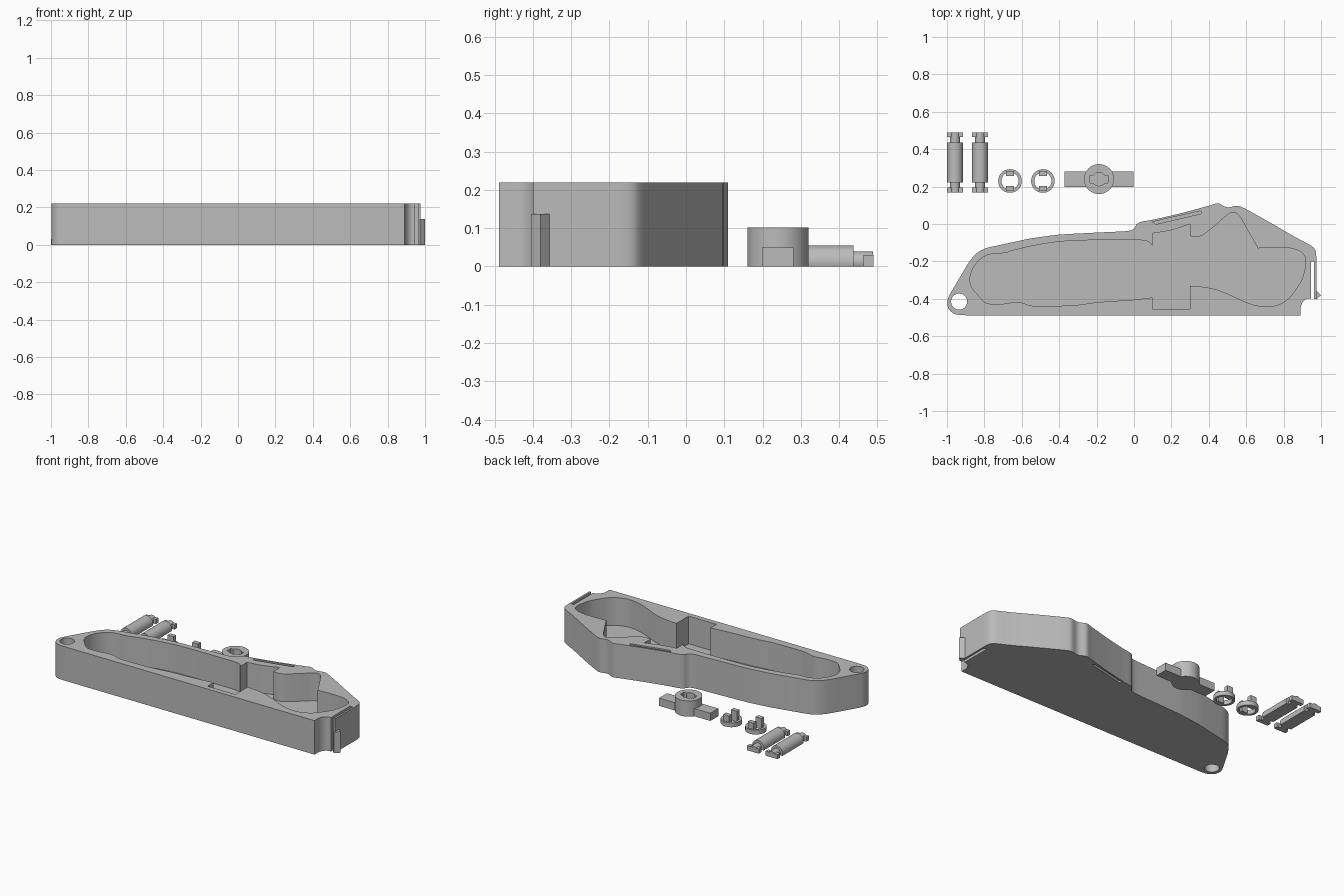
import bpy, bmesh, math
from mathutils import Vector

cube = bpy.data.objects.get("Cube")
if cube:
    bpy.data.objects.remove(cube)

grey = bpy.data.materials.new("plain grey")
grey.use_nodes = True
tone = (0.5, 0.5, 0.5, 1)
grey.diffuse_color = tone
grey.node_tree.nodes["Principled BSDF"].inputs["Base Color"].default_value = tone


def soften(points, passes=2):
    """Round the gentle corners of a closed outline, keep the sharp ones."""
    pts = [Vector(p) for p in points]
    for _ in range(passes):
        out = []
        for i, p in enumerate(pts):
            a, b = pts[i - 1] - p, pts[(i + 1) % len(pts)] - p
            if math.pi - a.angle(b) < math.radians(55):
                out += [p + e.normalized() * min(e.length / 4, 0.02) for e in (a, b)]
            else:
                out.append(p)
        pts = out
    return pts


def circle(x, y, r, n=48):
    return [(x + r * math.cos(i * math.tau / n), y + r * math.sin(i * math.tau / n)) for i in range(n)]


def rect(x, y, w, d):
    return [(x - w, y - d), (x + w, y - d), (x + w, y + d), (x - w, y + d)]


def prism(name, points, z0, z1, place=lambda u, v, w: (u, v, w)):
    """Extrude an outline from z0 to z1; place maps it to other axes."""
    bm = bmesh.new()
    bottom = bm.faces.new([bm.verts.new(place(p[0], p[1], z0)) for p in points])
    move = Vector(place(0, 0, z1)) - Vector(place(0, 0, z0))
    ext = bmesh.ops.extrude_face_region(bm, geom=[bottom], use_keep_orig=True)
    bmesh.ops.translate(bm, vec=move, verts=[v for v in ext["geom"] if isinstance(v, bmesh.types.BMVert)])
    bmesh.ops.recalc_face_normals(bm, faces=bm.faces)
    mesh = bpy.data.meshes.new(name)
    bm.to_mesh(mesh)
    bm.free()
    mesh.materials.append(grey)
    obj = bpy.data.objects.new(name, mesh)
    bpy.context.collection.objects.link(obj)
    return obj


def combine(obj, others, operation):
    """Apply booleans and remove the helper objects."""
    for other in others:
        mod = obj.modifiers.new("cut", "BOOLEAN")
        mod.object, mod.operation, mod.solver = other, operation, "EXACT"
        other.hide_render = True
    graph = bpy.context.evaluated_depsgraph_get()
    mesh = bpy.data.meshes.new_from_object(obj.evaluated_get(graph))
    obj.modifiers.clear()
    obj.data = mesh
    for other in others:
        bpy.data.objects.remove(other)
    return obj


parts = []
TOP = 0.22

# Case: outer outline with the spring clip at its right end
outline = soften([
    (.89, -.488), (.89, -.44), (.905, -.412), (.925, -.398), (.945, -.398), (.945, -.2), (.963, -.2),
    (.963, -.4), (.975, -.4), (.975, -.145), (.955, -.118), (.87, -.075), (.75, -.005), (.66, .046),
    (.58, .09), (.55, .1), (.51, .088), (.485, .092), (.45, .114), (.41, .1), (.25, .057), (.1, .022),
    (.02, .01), (.005, -.02), (-.02, -.038), (-.18, -.045), (-.4, -.056), (-.56, -.078), (-.72, -.113),
    (-.8, -.13), (-.85, -.16), (-.89, -.215), (-.99, -.385), (-1, -.415), (-.995, -.45),
    (-.97, -.478), (-.935, -.488)])
case = prism("case", outline, 0, TOP)

# Case pocket, pivot hole and narrow slots
pocket = soften([
    (-.645, -.14), (-.5, -.108), (-.38, -.092), (-.23, -.086), (.05, -.086), (.085, -.097), (.1, -.12),
    (.1, -.05), (.2, -.035), (.3, 0), (.3, -.065), (.35, -.07), (.39, -.045), (.45, .005), (.505, .055),
    (.535, .065), (.565, .045), (.6, -.02), (.663, -.13), (.75, -.125), (.84, -.127), (.905, -.152),
    (.922, -.2), (.9, -.3), (.83, -.4), (.77, -.435), (.7, -.445), (.62, -.428), (.46, -.355),
    (.38, -.336), (.3, -.33), (.3, -.455), (.1, -.455), (.1, -.393), (0, -.405), (-.2, -.418),
    (-.32, -.436), (-.55, -.44), (-.62, -.412), (-.69, -.428), (-.79, -.428), (-.82, -.395),
    (-.875, -.335), (-.878, -.27), (-.84, -.2), (-.78, -.16), (-.69, -.157)])
slot = [(.1, .012), (.355, .07), (.362, .056), (.115, -.002)]
combine(case, [
    prism("pocket", pocket, 0.04, 0.3),
    prism("pivot", circle(-.935, -.415, .043), -0.1, 0.3),
    prism("upper_slot", slot, 0.16, 0.3),
    prism("lower_slot", slot, -0.1, 0.06)], "DIFFERENCE")
parts.append(case)

# Catch on the spring clip
parts.append(prism("clip_catch", [(.973, -.405), (1, -.38), (.973, -.355)], 0, 0.137))

# Winged knob with a blind keyed socket
kx, ky = -.187, .24
knob = prism("winged_knob", circle(kx, ky, .08, 64), 0, 0.102)
combine(knob, [prism("wings", rect(kx, ky, .184, .041), 0, 0.05)], "UNION")
combine(knob, [
    prism("socket", circle(kx, ky, .036), 0.05, 0.2),
    prism("keyway", rect(kx, ky, .047, .02), 0.05, 0.2)], "DIFFERENCE")
parts.append(knob)

# Retaining rings with two upright prongs
for i, x in enumerate((-.663, -.487)):
    ring = prism(f"ring_{i + 1}", circle(x, .23, .063), 0, 0.028)
    combine(ring, [prism("bore", circle(x, .23, .046), -0.1, 0.1)], "DIFFERENCE")
    parts.append(ring)
    for side in (-1, 1):
        parts.append(prism(f"ring_{i + 1}_prong", rect(x, .23 + side * .04, .021, .014), 0, 0.07))


# Flat-bottomed pins with a neck and crossbar at each end
def flat_round(r, cz, n=32):
    start = -math.asin(cz / r)
    sweep = math.pi - 2 * start
    return [(r * math.cos(start + sweep * i / n), cz + r * math.sin(start + sweep * i / n)) for i in range(n + 1)]


mid = .329
for i, x in enumerate((-.957, -.823)):
    along = lambda u, v, w, x=x: (x + u, mid + w, v)
    parts.append(prism(f"pin_{i + 1}_body", flat_round(.0425, .0125), -.108, .108, along))
    parts.append(prism(f"pin_{i + 1}_neck", flat_round(.0265, .0125), -.16, .16, along))
    for side in (-1, 1):
        bar = soften([(-.0425, 0), (.0425, 0), (.0425, .03), (-.0425, .03)])
        parts.append(prism(f"pin_{i + 1}_crossbar", bar, side * .135, side * .161, along))

# Smooth curved walls, keep hard edges
bpy.ops.object.select_all(action="DESELECT")
for obj in parts:
    obj.select_set(True)
bpy.context.view_layer.objects.active = case
bpy.ops.object.shade_smooth_by_angle(angle=math.radians(30))
